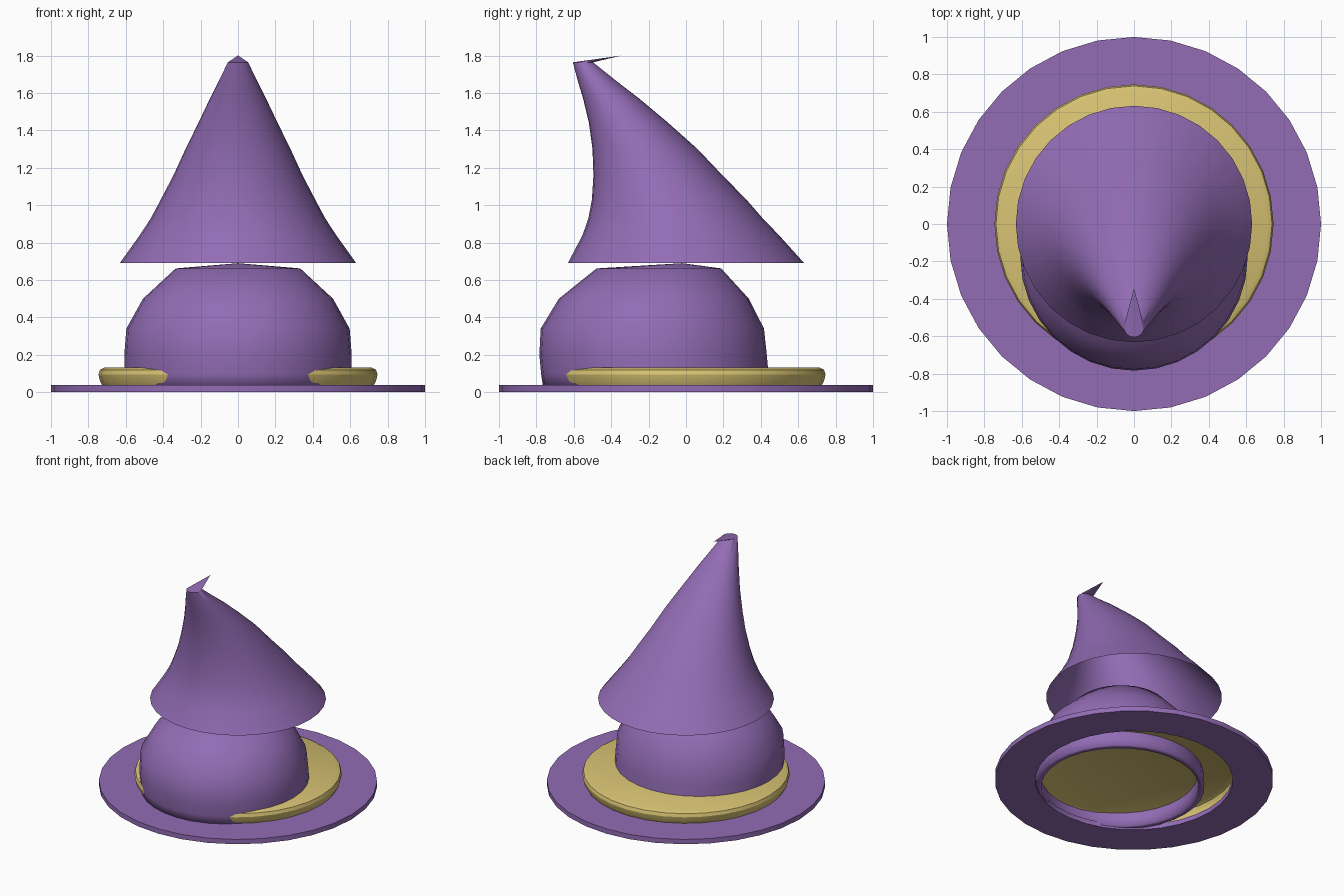
import bpy, bmesh, math

if "Cube" in bpy.data.objects:
    bpy.data.objects.remove(bpy.data.objects["Cube"])

SIDES = 32


def material(name, rgb):
    m = bpy.data.materials.new(name)
    m.diffuse_color = (*rgb, 1)
    m.use_nodes = True
    m.node_tree.nodes["Principled BSDF"].inputs["Base Color"].default_value = m.diffuse_color
    return m


PURPLE = material("purple cloth", (0.29, 0.15, 0.46))
GOLD = material("gold band", (0.68, 0.54, 0.17))


def lathe(name, rows, mat, apex=None, closed=False, angle=30):
    """Skin rings given as (z, radius, y centre); optionally close with a fan."""
    bm = bmesh.new()
    rings = []
    for z, r, cy in rows:
        ring = []
        for i in range(SIDES):
            a = 2 * math.pi * i / SIDES
            ring.append(bm.verts.new((r * math.cos(a), cy + r * math.sin(a), z)))
        rings.append(ring)
    pairs = list(zip(rings, rings[1:]))
    if closed:
        pairs.append((rings[-1], rings[0]))
    for low, high in pairs:
        for i in range(SIDES):
            j = (i + 1) % SIDES
            bm.faces.new((low[i], low[j], high[j], high[i]))
    if apex:
        tip = bm.verts.new(apex)
        for i in range(SIDES):
            bm.faces.new((rings[-1][i], rings[-1][(i + 1) % SIDES], tip))
    mesh = bpy.data.meshes.new(name)
    bm.to_mesh(mesh)
    bm.free()
    obj = bpy.data.objects.new(name, mesh)
    bpy.context.collection.objects.link(obj)
    mesh.materials.append(mat)
    bpy.ops.object.select_all(action='DESELECT')
    obj.select_set(True)
    bpy.context.view_layer.objects.active = obj
    bpy.ops.object.shade_smooth_by_angle(angle=math.radians(angle))
    return obj


# Flat ring brim
lathe("brim", [(0, 0.71, 0), (0, 1, 0), (0.038, 1, 0), (0.038, 0.71, 0)],
      PURPLE, closed=True)

# Hat band: open-bottomed shallow can with a bevelled edge
lathe("band", [(0.036, 0.725, 0), (0.06, 0.738, 0), (0.095, 0.746, 0),
               (0.12, 0.738, 0), (0.131, 0.715, 0)],
      GOLD, apex=(0, 0, 0.131))

# Rounded lower crown, leaning forward, with a thick wall
crown = lathe("lower_crown",
              [(0.012, 0.607, -0.155), (0.1, 0.608, -0.167), (0.2, 0.608, -0.176),
               (0.34, 0.597, -0.18), (0.5, 0.508, -0.172), (0.662, 0.333, -0.145)],
              PURPLE, apex=(0, -0.02, 0.69), angle=50)
wall = crown.modifiers.new("wall", 'SOLIDIFY')
wall.thickness = 0.04
wall.offset = -1

# Bent open cone with a pulled-out tip
lathe("pointed_top",
      [(0.69, 0.632, 0), (0.84, 0.525, -0.028), (0.93, 0.466, -0.056),
       (1.03, 0.413, -0.09), (1.16, 0.345, -0.15), (1.30, 0.281, -0.219),
       (1.44, 0.212, -0.307), (1.57, 0.150, -0.4), (1.67, 0.1, -0.48),
       (1.764, 0.054, -0.551)],
      PURPLE, apex=(0, -0.345, 1.80), angle=50)
